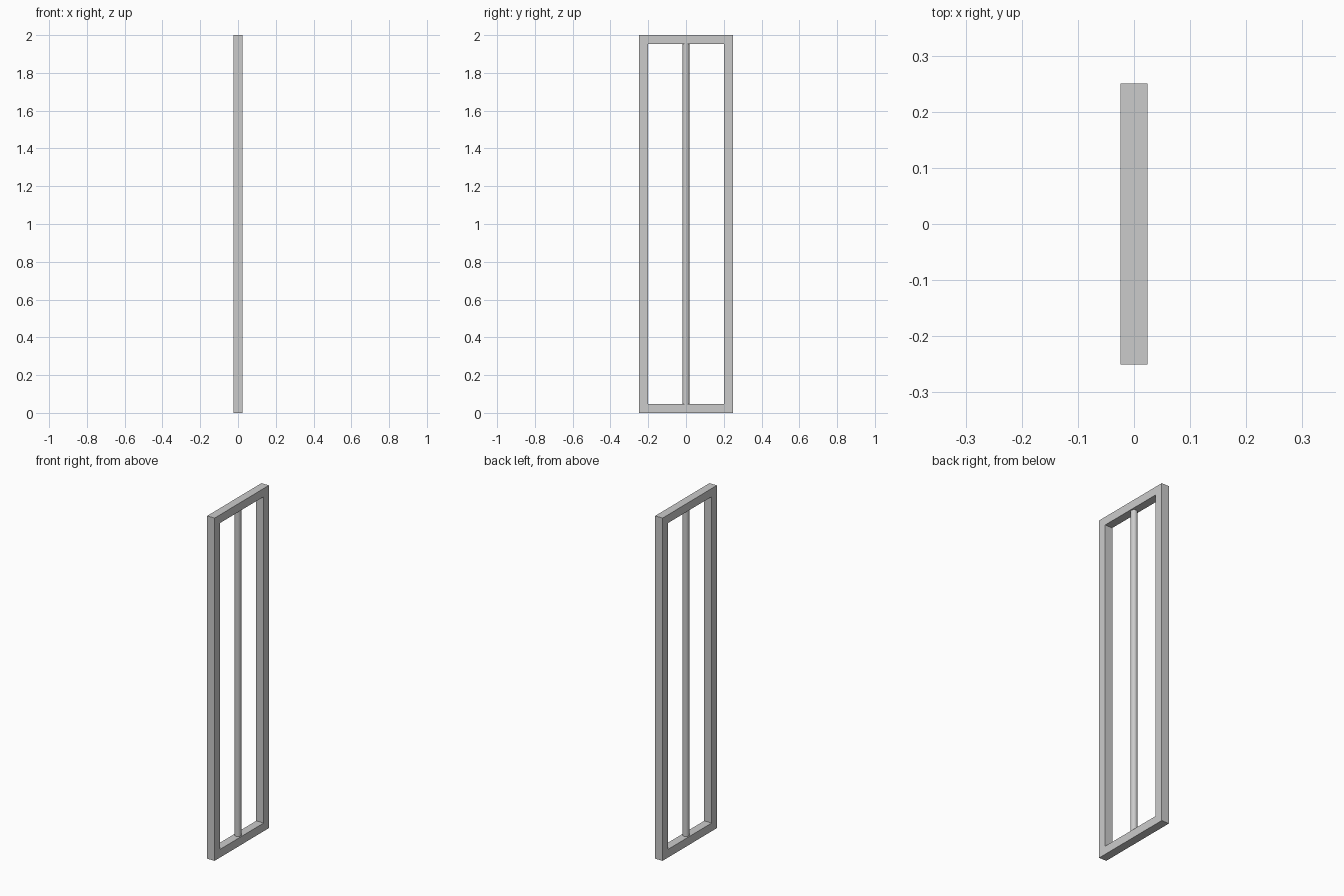
import bpy

cube = bpy.data.objects.get("Cube")
if cube:
    bpy.data.objects.remove(cube, do_unlink=True)

DEPTH, WIDTH, HEIGHT, BAR = 0.048, 0.5, 2.0, 0.048
ROD_RADIUS = 0.018

grey = bpy.data.materials.new("light grey")
grey.use_nodes = True
grey.diffuse_color = (0.6, 0.6, 0.6, 1)
grey.node_tree.nodes["Principled BSDF"].inputs["Base Color"].default_value = (0.6, 0.6, 0.6, 1)


def box(name, size, location):
    bpy.ops.mesh.primitive_cube_add(size=1, location=location)
    obj = bpy.context.object
    obj.name = name
    obj.scale = size
    bpy.ops.object.transform_apply(location=False, rotation=False, scale=True)
    return obj


# Rectangular frame: one block with the opening cut through it
frame = box("frame", (DEPTH, WIDTH, HEIGHT), (0, 0, HEIGHT / 2))
frame.data.materials.append(grey)
cutter = box("opening_cutter", (DEPTH * 4, WIDTH - 2 * BAR, HEIGHT - 2 * BAR), (0, 0, HEIGHT / 2))
cutter.hide_render = True
cut = frame.modifiers.new("opening", "BOOLEAN")
cut.operation = "DIFFERENCE"
cut.solver = "EXACT"
cut.object = cutter
bpy.context.view_layer.objects.active = frame
bpy.ops.object.modifier_apply(modifier=cut.name)
bpy.data.objects.remove(cutter, do_unlink=True)

# Round upright in the middle of the opening
bpy.ops.mesh.primitive_cylinder_add(vertices=32, radius=ROD_RADIUS,
                                    depth=HEIGHT - 2 * BAR, location=(0, 0, HEIGHT / 2))
rod = bpy.context.object
rod.name = "centre_rod"
rod.data.materials.append(grey)
bpy.ops.object.shade_smooth_by_angle()
